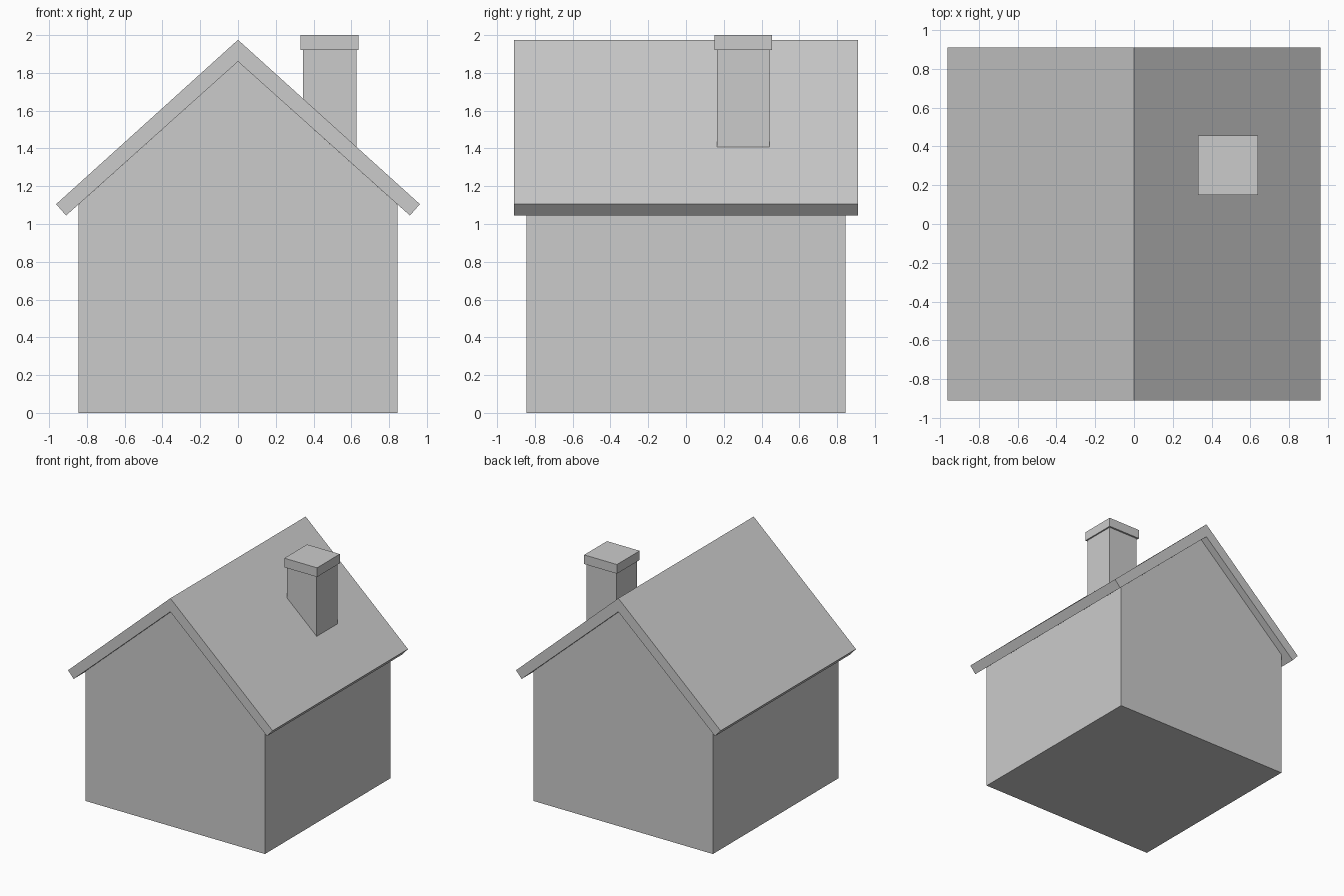
import bpy
import bmesh

cube = bpy.data.objects.get("Cube")
if cube:
    bpy.data.objects.remove(cube, do_unlink=True)

# One plain colour for the whole house
GREY = (0.6, 0.6, 0.6, 1.0)
grey = bpy.data.materials.new("plain grey")
grey.use_nodes = True
grey.diffuse_color = GREY
grey.node_tree.nodes["Principled BSDF"].inputs["Base Color"].default_value = GREY


def extrude_profile(name, profile, y0, y1):
    """Solid made by sweeping an (x, z) outline from y0 to y1."""
    bm = bmesh.new()
    face = bm.faces.new([bm.verts.new((x, y0, z)) for x, z in profile])
    swept = bmesh.ops.extrude_face_region(bm, geom=[face])
    verts = [v for v in swept["geom"] if isinstance(v, bmesh.types.BMVert)]
    bmesh.ops.translate(bm, verts=verts, vec=(0, y1 - y0, 0))
    bmesh.ops.recalc_face_normals(bm, faces=bm.faces)
    mesh = bpy.data.meshes.new(name)
    bm.to_mesh(mesh)
    bm.free()
    mesh.materials.append(grey)
    obj = bpy.data.objects.new(name, mesh)
    bpy.context.collection.objects.link(obj)
    return obj


def mirrored(half):
    """Complete a symmetric outline listed from one ridge point to another."""
    return half + [(-x, z) for x, z in reversed(half) if x > 0]


def box(name, x0, x1, y0, y1, z0, z1):
    return extrude_profile(name, [(x0, z0), (x1, z0), (x1, z1), (x0, z1)], y0, y1)


WALL = 0.845      # half width of the walls
EAVE = 1.103      # height where walls meet the roof
RIDGE = 1.86      # inner ridge height
OVERHANG = 0.91   # half depth of the roof

# Walls with gable ends
extrude_profile("walls", mirrored([(0, RIDGE), (WALL, EAVE), (WALL, 0)]), -WALL, WALL)

# Pitched roof slab with eaves cut square to the slope
extrude_profile("roof", mirrored([(0, 1.975), (0.963, 1.105), (0.91, 1.045), (0, RIDGE)]),
                -OVERHANG, OVERHANG)

# Chimney on the left slope, with a wider cap
box("chimney_stack", 0.345, 0.627, 0.163, 0.441, 1.35, 1.925)
box("chimney_cap", 0.331, 0.639, 0.15, 0.456, 1.922, 2.0)
